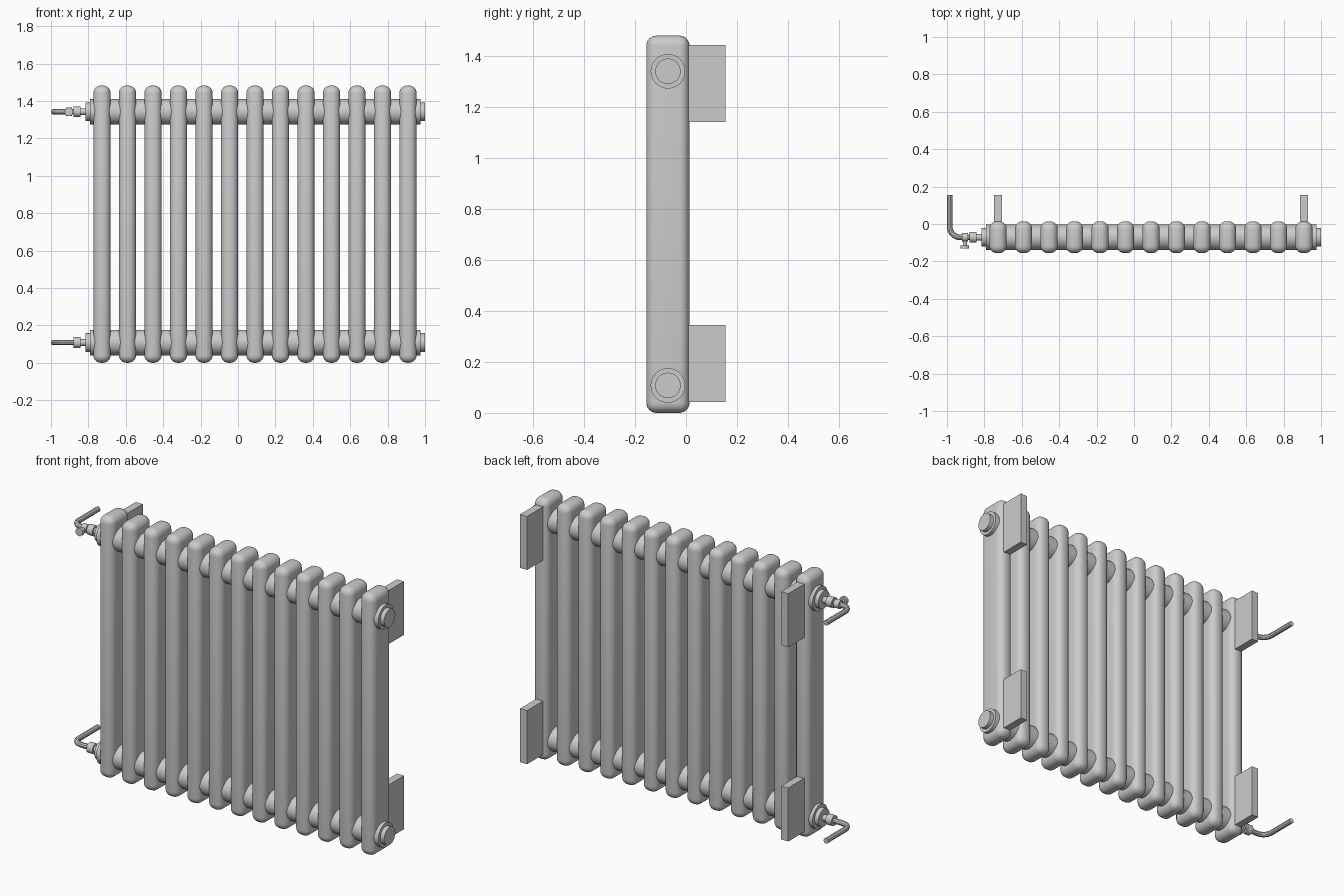
import bpy
from math import radians, sin, cos, pi
from mathutils import Vector

cube = bpy.data.objects.get("Cube")
if cube:
    bpy.data.objects.remove(cube, do_unlink=True)

paint = bpy.data.materials.new("light grey paint")
paint.use_nodes = True
GREY = (0.6, 0.6, 0.6, 1)
paint.diffuse_color = GREY
paint.node_tree.nodes["Principled BSDF"].inputs["Base Color"].default_value = GREY

AXIS_Y = -0.071          # depth of the headers and pipework
LOW, HIGH = 0.108, 1.342  # header heights
FIRST, LAST, COUNT = -0.727, 0.909, 13


def finish(obj, name, smooth=True):
    obj.name = obj.data.name = name
    obj.data.materials.append(paint)
    if smooth:
        bpy.ops.object.shade_smooth_by_angle(angle=radians(35))
    return obj


def box(name, low, high, radius=0):
    low, high = Vector(low), Vector(high)
    bpy.ops.mesh.primitive_cube_add(size=1, location=(low + high) / 2)
    obj = bpy.context.object
    obj.scale = high - low
    bpy.ops.object.transform_apply(location=False, rotation=False, scale=True)
    if radius:
        mod = obj.modifiers.new("rounding", "BEVEL")
        mod.width, mod.segments = radius, 6
        bpy.ops.object.modifier_apply(modifier=mod.name)
    return finish(obj, name, bool(radius))


def rod(name, start, end, radius, sides=32):
    start, end = Vector(start), Vector(end)
    axis = end - start
    bpy.ops.mesh.primitive_cylinder_add(
        vertices=sides, radius=radius, depth=axis.length, location=(start + end) / 2,
        rotation=axis.to_track_quat("Z", "Y").to_euler())
    return finish(bpy.context.object, name)


def rod_x(name, x0, x1, z, radius):
    return rod(name, (x0, AXIS_Y, z), (x1, AXIS_Y, z), radius)


def bent_pipe(name, z):
    # straight run from the nut, quarter bend, then back towards the wall
    bend = 0.055
    corner = Vector((-0.93, AXIS_Y + bend, z))
    points = [Vector((-0.87, AXIS_Y, z))]
    for i in range(9):
        a = i / 8 * pi / 2
        points.append(corner + Vector((-sin(a), -cos(a), 0)) * bend)
    points.append(Vector((-0.985, 0.155, z)))
    curve = bpy.data.curves.new(name, "CURVE")
    curve.dimensions = "3D"
    curve.bevel_depth, curve.bevel_resolution = 0.015, 3
    curve.use_fill_caps = True
    spline = curve.splines.new("POLY")
    spline.points.add(len(points) - 1)
    for p, co in zip(spline.points, points):
        p.co = (*co, 1)
    obj = bpy.data.objects.new(name, curve)
    bpy.context.collection.objects.link(obj)
    bpy.ops.object.select_all(action="DESELECT")
    obj.select_set(True)
    bpy.context.view_layer.objects.active = obj
    bpy.ops.object.convert(target="MESH")
    finish(bpy.context.object, name)


# Upright sections
for i in range(COUNT):
    x = FIRST + (LAST - FIRST) * i / (COUNT - 1)
    box(f"section_{i + 1}", (x - 0.046, -0.156, 0), (x + 0.046, 0.014, 1.482), 0.04)

for level, z in (("lower", LOW), ("upper", HIGH)):
    # Headers with end plugs
    rod_x(f"{level}_header", -0.791, 0.976, z, 0.068)
    rod_x(f"{level}_left_plug", 0.97, 1.0, z, 0.05)
    rod_x(f"{level}_right_plug", -0.815, -0.78, z, 0.05)
    # Pipe connection
    rod_x(f"{level}_tail", -0.85, -0.81, z, 0.018)
    rod_x(f"{level}_nut", -0.88, -0.843, z, 0.029)
    bent_pipe(f"{level}_pipe", z)
    # Wall brackets
    z0, z1 = (0.042, 0.345) if level == "lower" else (1.142, 1.445)
    for side, x in (("right", FIRST), ("left", LAST)):
        box(f"{level}_{side}_bracket", (x - 0.022, 0, z0), (x + 0.022, 0.155, z1))

# Shut-off valve on the upper pipe
rod_x("valve_body", -0.92, -0.888, HIGH, 0.023)
rod("valve_stem", (-0.904, AXIS_Y, HIGH), (-0.904, -0.12, HIGH), 0.011, 16)
rod("valve_knob", (-0.904, -0.115, HIGH), (-0.904, -0.131, HIGH), 0.023, 16)
